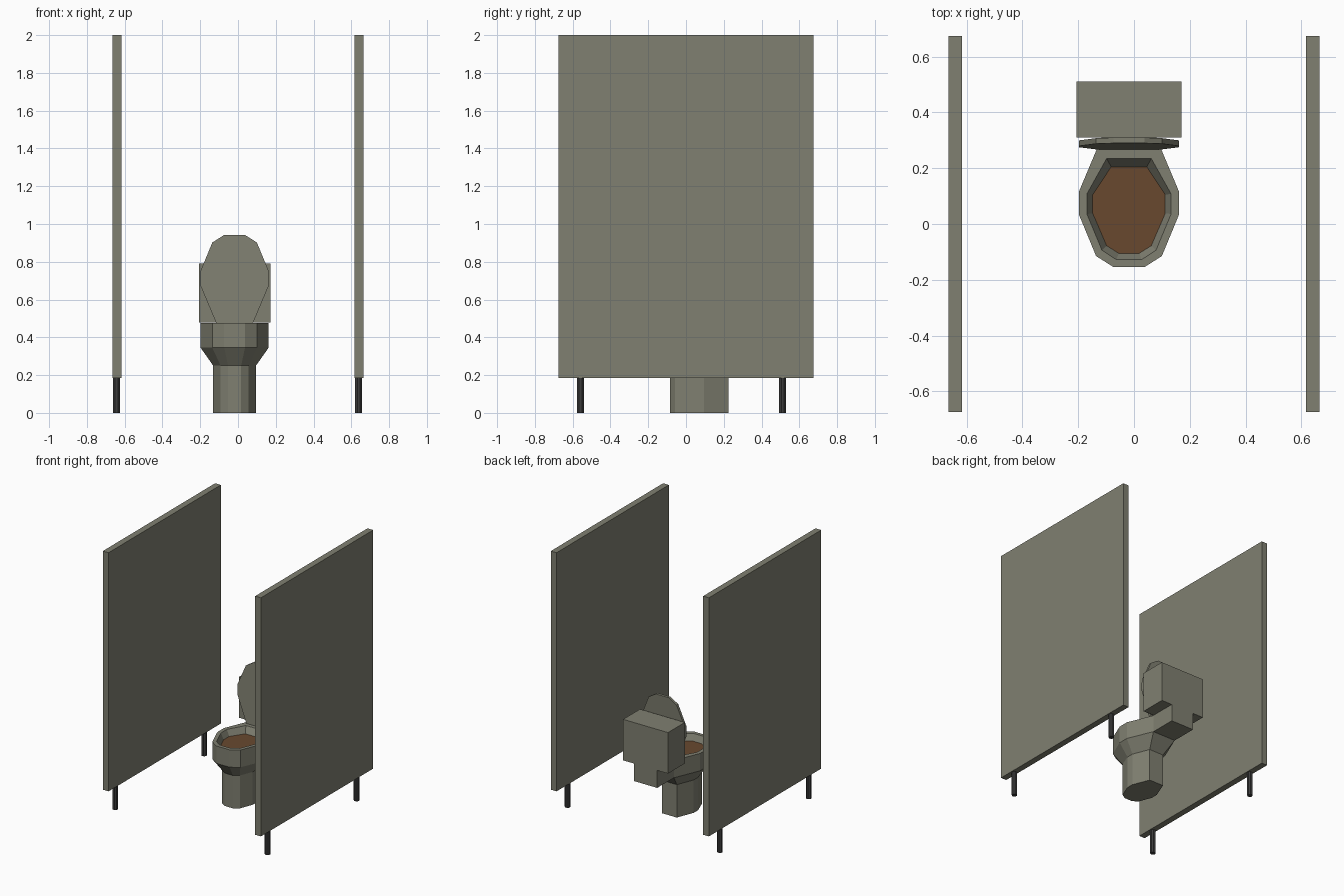
import bpy, bmesh, math
from mathutils import Matrix

if "Cube" in bpy.data.objects:
    bpy.data.objects.remove(bpy.data.objects["Cube"])


def material(name, rgb):
    m = bpy.data.materials.new(name)
    m.diffuse_color = (*rgb, 1)
    m.use_nodes = True
    m.node_tree.nodes["Principled BSDF"].inputs["Base Color"].default_value = m.diffuse_color
    return m


GREY = material("olive grey", (0.215, 0.215, 0.165))
BROWN = material("murky brown", (0.14, 0.066, 0.028))
DARK = material("dark metal", (0.045, 0.045, 0.045))
CX = -0.018  # toilet centre line


def finish(name, bm, mats):
    bmesh.ops.recalc_face_normals(bm, faces=bm.faces)
    me = bpy.data.meshes.new(name)
    bm.to_mesh(me)
    bm.free()
    for m in mats:
        me.materials.append(m)
    ob = bpy.data.objects.new(name, me)
    bpy.context.collection.objects.link(ob)
    return ob


def box(name, x0, x1, y0, y1, z0, z1, mat):
    bm = bmesh.new()
    bmesh.ops.create_cube(bm, size=1)
    bm.transform(Matrix.Translation(((x0 + x1) / 2, (y0 + y1) / 2, (z0 + z1) / 2))
                 @ Matrix.Diagonal((x1 - x0, y1 - y0, z1 - z0, 1)))
    return finish(name, bm, [mat])


def outline(half):
    """Mirror a half outline (half width, y) into a closed loop."""
    return [(w, y) for w, y in half] + [(-w, y) for w, y in reversed(half)]


def loft(name, rings, mats, top_mat=0):
    """Bridge successive rings of points and cap both ends."""
    bm = bmesh.new()
    loops = [[bm.verts.new(p) for p in r] for r in rings]
    n = len(loops[0])
    for a, b in zip(loops, loops[1:]):
        for i in range(n):
            j = (i + 1) % n
            bm.faces.new((a[i], a[j], b[j], b[i]))
    bm.faces.new(loops[0][::-1])
    bm.faces.new(loops[-1]).material_index = top_mat
    return finish(name, bm, mats)


def ring(loop, z, sx=1, sy=1, oy=0):
    return [(CX + x * sx, y * sy + oy, z) for x, y in loop]


# Outlines of rim, opening and water
RIM = outline([(0.055, -0.155), (0.118, -0.115), (0.18, 0.035), (0.18, 0.115), (0.098, 0.31)])
OPENING = outline([(0.045, -0.128), (0.097, -0.094), (0.151, 0.036), (0.151, 0.108), (0.08, 0.235)])
WATER = outline([(0.037, -0.105), (0.08, -0.078), (0.13, 0.038), (0.13, 0.105), (0.064, 0.205)])

# Pedestal, bowl and water in one loft
loft("bowl", [ring(RIM, 0, 0.628, 0.667, 0.018),
              ring(RIM, 0.25, 0.628, 0.667, 0.018),
              ring(RIM, 0.345), ring(RIM, 0.477),
              ring(OPENING, 0.477), ring(WATER, 0.43)], [GREY, BROWN], 1)

# Raised lid, leaning slightly back
def lid_ring(front):
    return [(CX + x, front + 0.025 * (0.31 - y) / 0.465, 0.477 + 0.31 - y) for x, y in RIM]

loft("lid", [lid_ring(0.265), lid_ring(0.285)], [GREY])

# Cistern and the shelf that carries it
box("tank", CX - 0.189, CX + 0.189, 0.31, 0.512, 0.478, 0.79, GREY)
box("tank_support", CX - 0.098, CX + 0.098, 0.309, 0.512, 0.345, 0.479, GREY)

# Partition panels with slim feet
for side, s in (("left", -1), ("right", 1)):
    c = 0.641 * s
    box(side + "_panel", c - 0.024, c + 0.024, -0.675, 0.675, 0.185, 2.0, GREY)
    for end, y in (("front", -0.558), ("back", 0.512)):
        bm = bmesh.new()
        bmesh.ops.create_cone(bm, cap_ends=True, segments=8, radius1=0.02, radius2=0.02, depth=0.187,
                              matrix=Matrix.Translation((c - 0.002, y, 0.0935))
                              @ Matrix.Rotation(math.pi / 8, 4, 'Z'))
        finish(f"{side}_{end}_leg", bm, [DARK])
